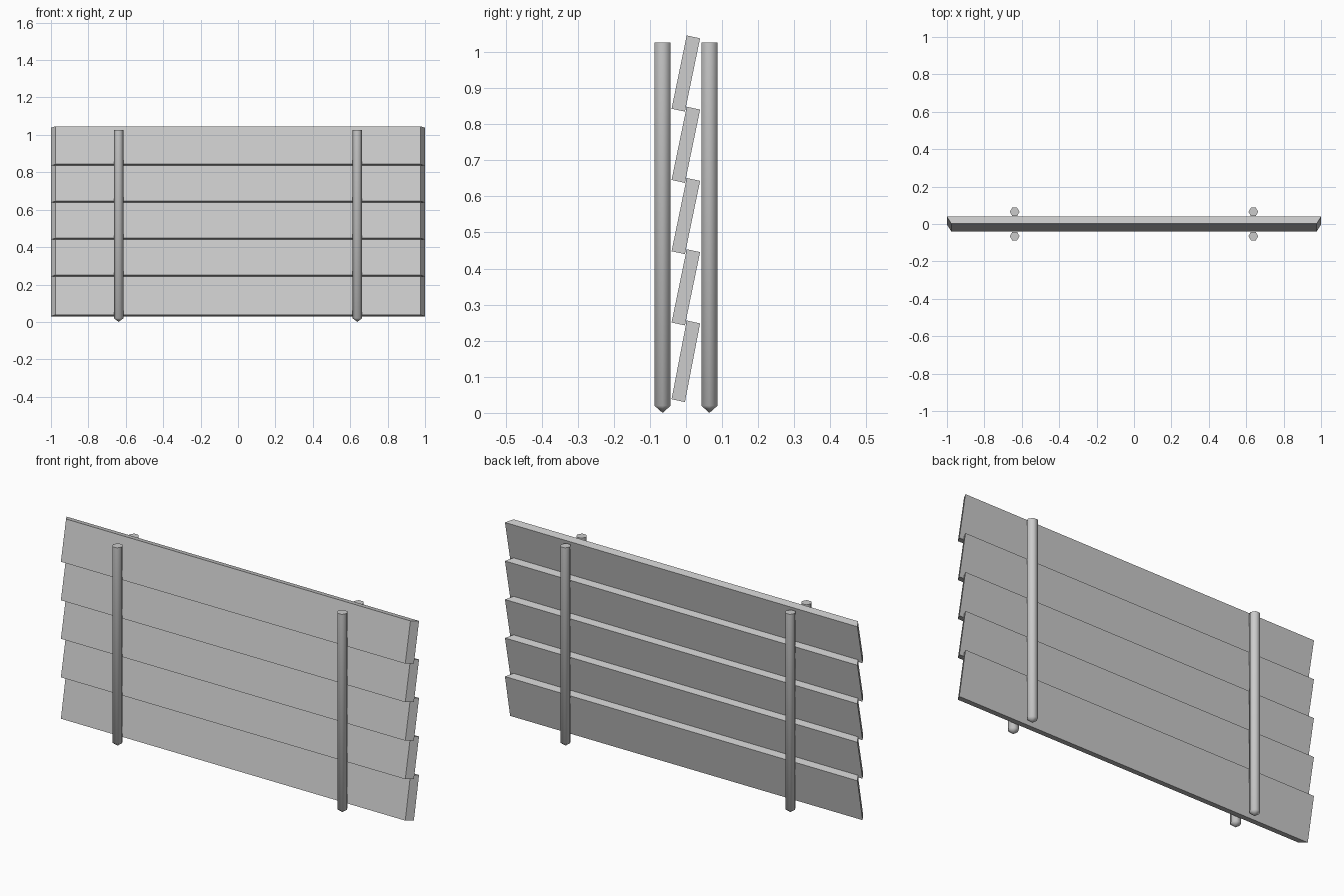
import bpy, bmesh, math

if "Cube" in bpy.data.objects:
    bpy.data.objects.remove(bpy.data.objects["Cube"])


def make_object(name, bm):
    bmesh.ops.recalc_face_normals(bm, faces=bm.faces)
    mesh = bpy.data.meshes.new(name)
    bm.to_mesh(mesh)
    bm.free()
    obj = bpy.data.objects.new(name, mesh)
    bpy.context.collection.objects.link(obj)
    return obj


def plank(name, front_low, back_low, back_high, front_high):
    """Leaning board from four (y, z) corners; the ends are mitred so the back is wider."""
    bm = bmesh.new()
    corners = [(0.977, front_low), (1.0, back_low), (1.0, back_high), (0.977, front_high)]
    left, right = [[bm.verts.new((s * x, y, z)) for x, (y, z) in corners] for s in (-1, 1)]
    bm.faces.new(left)
    bm.faces.new(right)
    for i in range(4):
        j = (i + 1) % 4
        bm.faces.new((left[i], left[j], right[j], right[i]))
    return make_object(name, bm)


def stake(name, x, y, radius=0.026, tip=0.02, top=1.026):
    """Six-sided post with a pointed foot."""
    bm = bmesh.new()
    low, high = [[bm.verts.new((x + radius * math.cos(k * math.pi / 3),
                                y + radius * math.sin(k * math.pi / 3), z))
                  for k in range(6)] for z in (tip, top)]
    point = bm.verts.new((x, y, 0))
    bm.faces.new(high)
    for i in range(6):
        j = (i + 1) % 6
        bm.faces.new((low[i], low[j], high[j], high[i]))
        bm.faces.new((point, low[j], low[i]))
    obj = make_object(name, bm)
    bpy.ops.object.select_all(action='DESELECT')
    obj.select_set(True)
    bpy.context.view_layer.objects.active = obj
    bpy.ops.object.shade_smooth_by_angle(angle=math.radians(65))
    return obj


# Overlapping boards, the lowest one slightly taller
for i in range(5):
    z = 0.1975 * i
    drop = 0.015 if i == 0 else 0.0
    plank(f"plank_{i + 1}",
          (-0.040, 0.053 + z - drop), (-0.003, 0.045 + z - drop),
          (0.039, 0.248 + z), (0.002, 0.256 + z))

# Stakes in front of and behind the boards
for side, x in (("left", -0.638), ("right", 0.638)):
    for face, y in (("front", -0.065), ("back", 0.065)):
        stake(f"{face}_stake_{side}", x, y)
